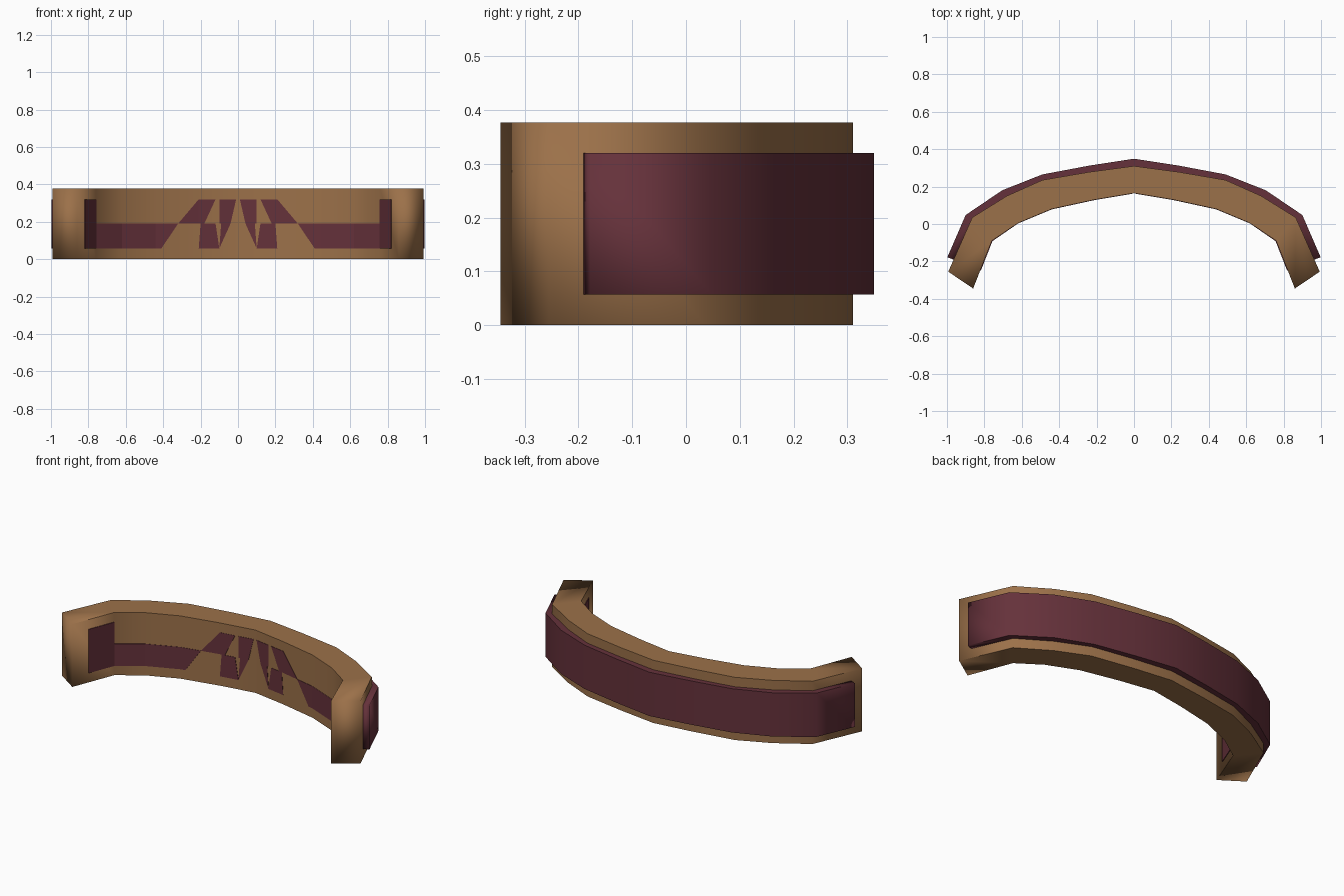
import bpy, bmesh
from mathutils import Vector

cube = bpy.data.objects.get("Cube")
if cube:
    bpy.data.objects.remove(cube, do_unlink=True)


def material(name, rgb):
    m = bpy.data.materials.new(name)
    m.use_nodes = True
    m.diffuse_color = (*rgb, 1)
    m.node_tree.nodes["Principled BSDF"].inputs["Base Color"].default_value = (*rgb, 1)
    return m


wood = material("warm wood", (0.33, 0.164, 0.067))
burgundy = material("burgundy upholstery", (0.13, 0.031, 0.043))

# Half outlines in plan, from the middle to the tip
WOOD_OUT = [(0, .31), (.24, .278), (.49, .235), (.68, .15), (.865, .035), (.993, -.255)]
WOOD_IN = [(0, .165), (.21, .13), (.44, .08), (.62, .005), (.76, -.09), (.86, -.345)]
PAD_OUT = [(0, .349), (.24, .312), (.49, .265), (.705, .18), (.9, .048), (.998, -.178)]
PAD_IN = WOOD_OUT[:-1] + [(.96, -.192)]


def full(half):
    return [(-x, y) for x, y in half[:0:-1]] + half


def finish(bm, name, mat):
    me = bpy.data.meshes.new(name)
    bmesh.ops.recalc_face_normals(bm, faces=bm.faces)
    bm.to_mesh(me)
    bm.free()
    me.materials.append(mat)
    obj = bpy.data.objects.new(name, me)
    bpy.context.collection.objects.link(obj)
    return obj


def curved_band(name, outer, inner, z0, z1, mat):
    """Sweep a rectangular section between two plan outlines."""
    bm = bmesh.new()
    rings = [[bm.verts.new((*p, z)) for p, z in ((o, z0), (o, z1), (i, z1), (i, z0))]
             for o, i in zip(full(outer), full(inner))]
    for a, b in zip(rings, rings[1:]):
        for k in range(4):
            j = (k + 1) % 4
            bm.faces.new((a[k], a[j], b[j], b[k]))
            # Long edges stay crisp, the tips shade softly
            bm.edges.get((a[k], b[k])).smooth = False
    bm.faces.new(rings[0])
    bm.faces.new(rings[-1])
    for f in bm.faces:
        f.smooth = True
    return finish(bm, name, mat)


curved_band("curved_backrest", WOOD_OUT, WOOD_IN, 0, .377, wood)
curved_band("outer_padding", PAD_OUT, PAD_IN, .057, .32, burgundy)


def inner_y(x):
    """Depth of the inner wall at a given x."""
    x = abs(x)
    for (xa, ya), (xb, yb) in zip(WOOD_IN, WOOD_IN[1:]):
        if x <= xb:
            return ya + (yb - ya) * (x - xa) / (xb - xa)
    return WOOD_IN[-1][1]


# Upholstery patches on the inner wall, as (x, z) outlines
LOW, MID, HIGH = .057, .19, .32
PATCHES = {
    "end_patch": [(.76, LOW), (.822, LOW), (.822, HIGH), (.76, HIGH)],
    "lower_patch": [(.41, LOW), (.76, LOW), (.76, MID), (.32, MID)],
    "upper_patch": [(.18, MID), (.32, MID), (.21, HIGH), (.12, HIGH)],
    "inner_lower_patch": [(.1, LOW), (.21, LOW), (.2, MID), (.12, MID)],
    "middle_upper_patch": [(.04, MID), (.1, MID), (.1, HIGH), (.01, HIGH)],
    "middle_lower_patch": [(.1, LOW), (.09, MID), (.04, MID)],
}


def wall_patch(name, outline, side, mat):
    """Bend a flat patch onto the inner wall and give it a little thickness."""
    bm = bmesh.new()
    bm.faces.new([bm.verts.new((side * x, 0, z)) for x, z in outline])
    for x, _ in WOOD_IN:
        bmesh.ops.bisect_plane(bm, geom=bm.verts[:] + bm.edges[:] + bm.faces[:],
                               plane_co=(side * x, 0, 0), plane_no=(1, 0, 0), dist=.0001)
    for v in bm.verts:
        v.co.y = inner_y(v.co.x) + .002
    ext = bmesh.ops.extrude_face_region(bm, geom=bm.faces[:])
    for v in ext["geom"]:
        if isinstance(v, bmesh.types.BMVert):
            v.co += Vector((-side * .003 if abs(v.co.x) > .75 else 0, -.004, 0))
    return finish(bm, name, mat)


for label, outline in PATCHES.items():
    for side, word in ((1, "left"), (-1, "right")):
        wall_patch(f"{word}_{label}", outline, side, burgundy)
